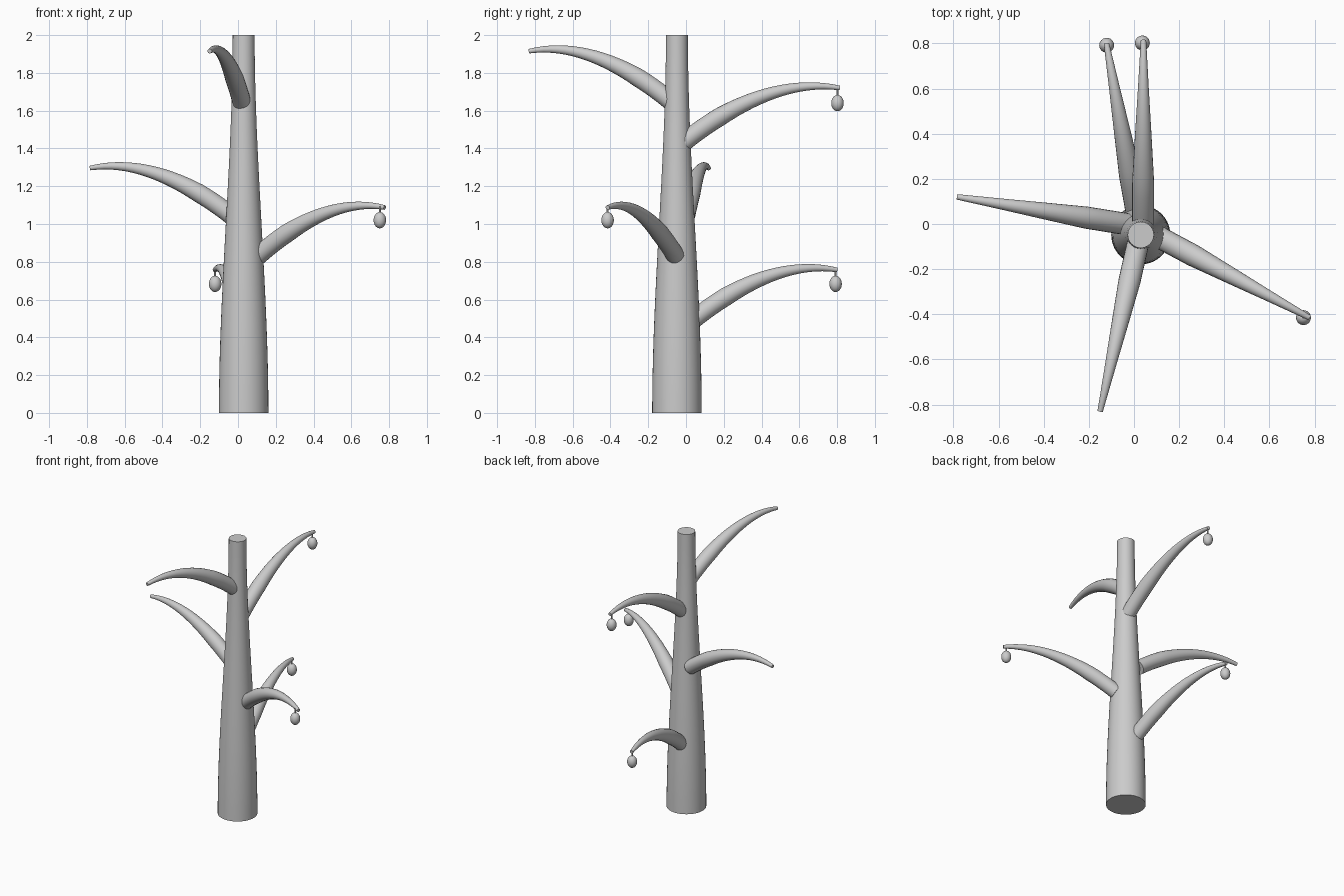
import bpy
import bmesh
import math
from mathutils import Vector

if "Cube" in bpy.data.objects:
    bpy.data.objects.remove(bpy.data.objects["Cube"])


def finish(name, bm):
    mesh = bpy.data.meshes.new(name)
    bmesh.ops.recalc_face_normals(bm, faces=bm.faces[:])
    bm.to_mesh(mesh)
    bm.free()
    obj = bpy.data.objects.new(name, mesh)
    bpy.context.collection.objects.link(obj)
    bpy.ops.object.select_all(action='DESELECT')
    bpy.context.view_layer.objects.active = obj
    obj.select_set(True)
    bpy.ops.object.shade_smooth_by_angle(angle=math.radians(40))
    return obj


def tube(name, points, radii, sides):
    """Capped round tube with rings square to the path."""
    bm = bmesh.new()
    rings = []
    lean = points[-1] - points[0]
    side = Vector((-lean.y, lean.x, 0))
    side = side.normalized() if side.length > 1e-6 else Vector((1, 0, 0))
    for i, (p, r) in enumerate(zip(points, radii)):
        tangent = (points[min(i + 1, len(points) - 1)] - points[max(i - 1, 0)]).normalized()
        up = tangent.cross(side)
        rings.append([bm.verts.new(p + r * (math.cos(a) * side + math.sin(a) * up))
                      for a in (2 * math.pi * k / sides for k in range(sides))])
    for a, b in zip(rings, rings[1:]):
        for k in range(sides):
            n = (k + 1) % sides
            bm.faces.new((a[k], a[n], b[n], b[k]))
    bm.faces.new(rings[0])
    bm.faces.new(rings[-1])
    return finish(name, bm)


def blend(values, t):
    f = t * (len(values) - 1)
    i = min(int(f), len(values) - 2)
    return values[i] + (values[i + 1] - values[i]) * (f - i)


# Trunk: easing taper
steps = [i / 20 for i in range(21)]
tube("trunk", [Vector((0.03, -0.048, 2 * t)) for t in steps],
     [0.131 - 0.073 * t * t * (3 - 2 * t) for t in steps], 40)


# Branches: rise from the trunk, arch over and droop at the tip
def branch(name, start, tip):
    a, d = Vector(start), Vector(tip)
    flat = Vector((d.x - a.x, d.y - a.y, 0))
    rise = d.z - a.z
    b = a + flat * 0.30 + Vector((0, 0, rise * 0.7))
    c = a + flat * 0.66 + Vector((0, 0, rise + 0.05))
    points = [a * (1 - t)**3 + b * 3 * t * (1 - t)**2 + c * 3 * t * t * (1 - t) + d * t**3
              for t in steps]
    tube(name, points, [blend((0.049, 0.049, 0.037, 0.024, 0.012), t) for t in steps], 20)


branches = {
    "lower_back_branch": ((0.015, 0.035, 0.49), (-0.122, 0.80, 0.757)),
    "right_branch": ((0.105, -0.055, 0.83), (0.777, -0.415, 1.087)),
    "left_branch": ((-0.035, 0.0, 1.045), (-0.783, 0.12, 1.296)),
    "upper_back_branch": ((0.04, -0.015, 1.43), (0.042, 0.815, 1.72)),
    "front_branch": ((0.02, -0.075, 1.645), (-0.15, -0.83, 1.915)),
}
for name, (start, tip) in branches.items():
    branch(name, start, tip)

# Hanging fruit with short stems
fruits = [(-0.121, 0.792, 0.683), (0.751, -0.415, 1.02), (0.037, 0.802, 1.64)]
for i, pos in enumerate(fruits, 1):
    p = Vector(pos)
    bm = bmesh.new()
    bmesh.ops.create_uvsphere(bm, u_segments=24, v_segments=16, radius=1)
    bmesh.ops.scale(bm, vec=(0.033, 0.033, 0.043), verts=bm.verts)
    bmesh.ops.translate(bm, vec=p, verts=bm.verts)
    finish(f"fruit_{i}", bm)
    tube(f"fruit_stem_{i}", [p + Vector((0, 0, 0.035)), p + Vector((0, 0, 0.075))],
         [0.005, 0.005], 10)
